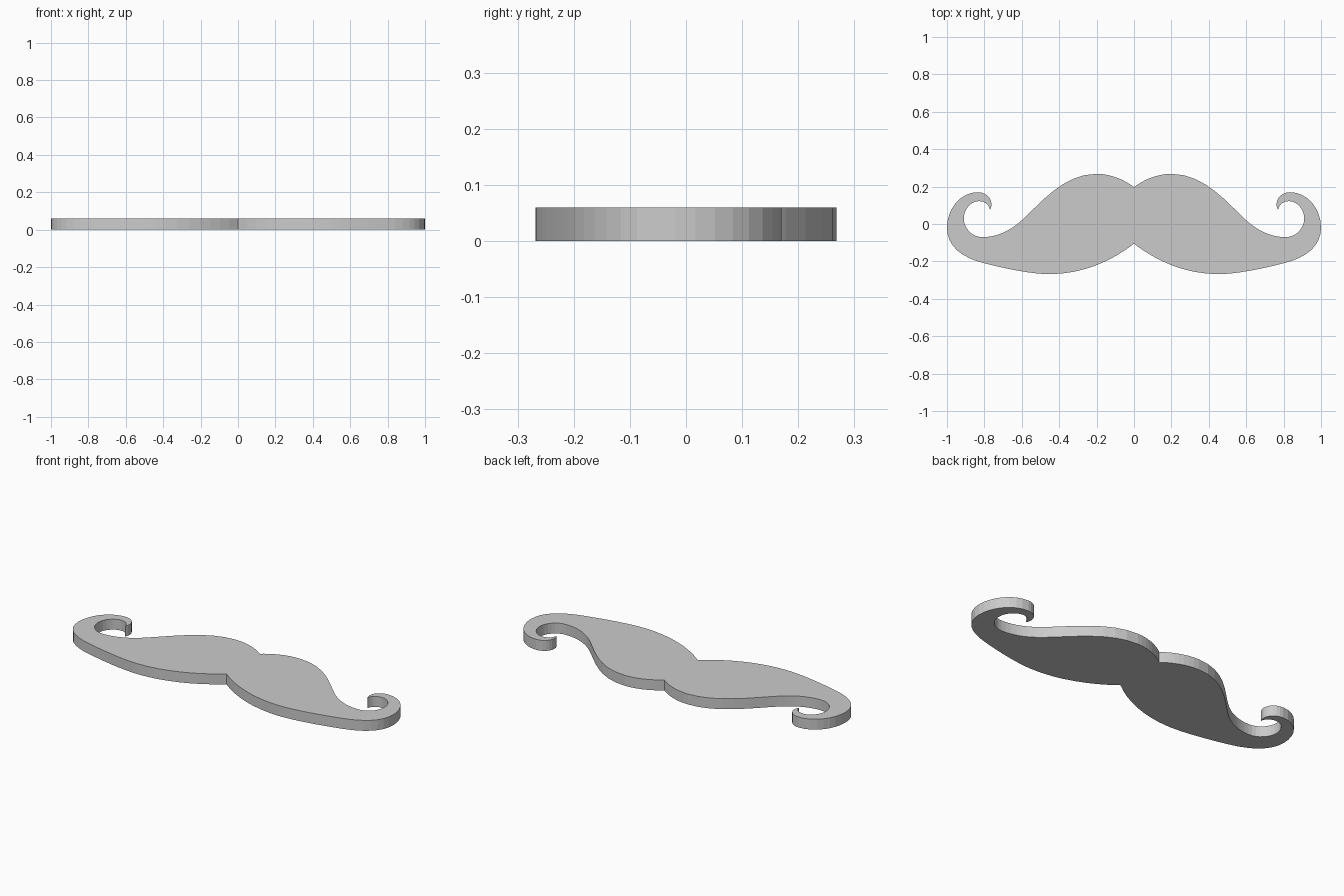
import bpy, bmesh
from mathutils import Vector
from mathutils.geometry import interpolate_bezier

if "Cube" in bpy.data.objects:
    bpy.data.objects.remove(bpy.data.objects["Cube"])

THICKNESS = 0.06
STEPS = 9

# Right half of the outline: start point, then (handle, handle, end) per segment
start = (0, .197)
segments = [
    ((.05, .235), (.12, .268), (.20, .268)),      # upper lip peak
    ((.38, .268), (.50, .11), (.60, .02)),        # slope down
    ((.66, -.035), (.73, -.07), (.81, -.07)),     # trough
    ((.87, -.07), (.91, -.02), (.91, .03)),       # inside of curl
    ((.91, .08), (.87, .122), (.83, .122)),
    ((.797, .122), (.775, .105), (.77, .075)),    # curl tip
    ((.745, .12), (.78, .17), (.835, .17)),       # outside of curl
    ((.93, .17), (1.0, .08), (1.0, -.02)),
    ((1.0, -.12), (.92, -.18), (.80, -.21)),      # lower edge
    ((.69, -.238), (.55, -.268), (.45, -.268)),
    ((.28, -.268), (.12, -.20), (0, -.105)),
]
half = [Vector(start)]
for h1, h2, end in segments:
    half += interpolate_bezier(half[-1], Vector(h1), Vector(h2), Vector(end), STEPS)[1:]

# Mirror the half into a closed outline and extrude it
outline = [(p[0], p[1]) for p in half]
outline += [(-x, y) for x, y in reversed(outline[1:-1])]
bm = bmesh.new()
base = bm.faces.new([bm.verts.new((x, y, 0)) for x, y in outline])
top = bmesh.ops.extrude_face_region(bm, geom=[base], use_keep_orig=True)
verts = [g for g in top["geom"] if isinstance(g, bmesh.types.BMVert)]
bmesh.ops.translate(bm, verts=verts, vec=(0, 0, THICKNESS))
bmesh.ops.recalc_face_normals(bm, faces=bm.faces)

mesh = bpy.data.meshes.new("moustache")
bm.to_mesh(mesh)
bm.free()
bpy.context.collection.objects.link(bpy.data.objects.new("moustache", mesh))
